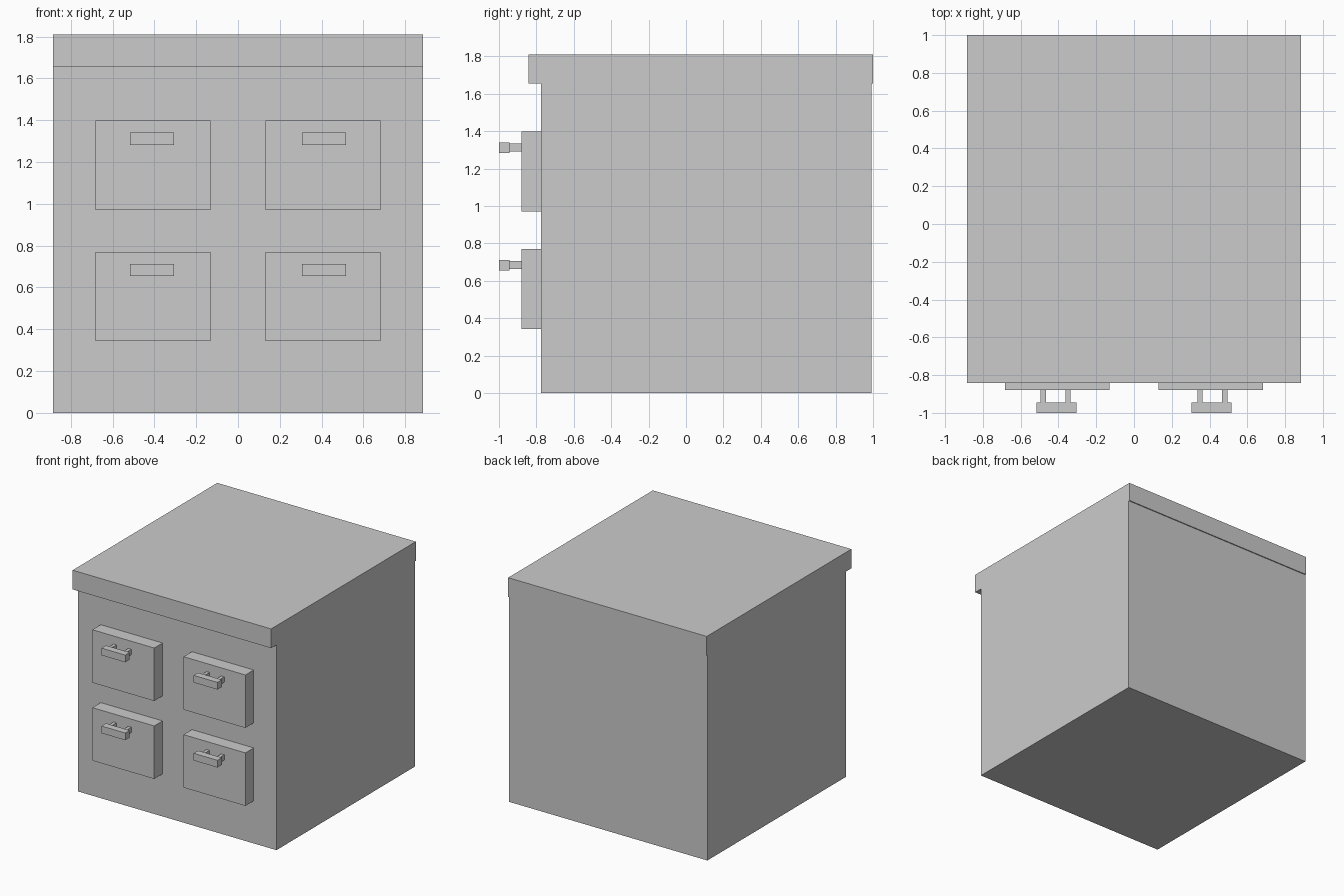
import bpy

if "Cube" in bpy.data.objects:
    bpy.data.objects.remove(bpy.data.objects["Cube"])


def box(name, x, y, z):
    """Box spanning the (min, max) ranges on each axis."""
    spans = (x, y, z)
    bpy.ops.mesh.primitive_cube_add(size=1, location=[(a + b) / 2 for a, b in spans])
    obj = bpy.context.object
    obj.name = name
    obj.scale = [b - a for a, b in spans]
    bpy.ops.object.transform_apply(location=True, rotation=False, scale=True)
    return obj


def mirrored_box(name, x, y, z):
    """Box on the +x side with a mirrored twin on the -x side."""
    obj = box(name, x, y, z)
    # Mirror about the world centre line
    bpy.context.scene.cursor.location = (0, 0, 0)
    bpy.ops.object.origin_set(type='ORIGIN_CURSOR')
    mod = obj.modifiers.new("Mirror", 'MIRROR')
    mod.use_axis = (True, False, False)
    return obj


# Cabinet body and overhanging top slab
W = 0.885
FRONT = -0.774
box("cabinet_body", (-W, W), (FRONT, 0.992), (0, 1.654))
box("cabinet_top", (-W, W), (-0.842, 1.0), (1.654, 1.809))

# Two rows of drawers, each with a bar handle on two posts
DRAWER_FACE = -0.88
BAR_BACK = -0.944
for row, z in (("lower", 0.343), ("upper", 0.971)):
    mirrored_box(f"{row}_drawers", (0.131, 0.682), (DRAWER_FACE, FRONT), (z, z + 0.427))
    mirrored_box(f"{row}_handle_bars", (0.305, 0.517), (-1.0, BAR_BACK),
                 (z + 0.311, z + 0.369))
    for side, x in (("inner", 0.335), ("outer", 0.467)):
        mirrored_box(f"{row}_{side}_handle_posts", (x, x + 0.027),
                     (BAR_BACK, DRAWER_FACE), (z + 0.319, z + 0.362))
